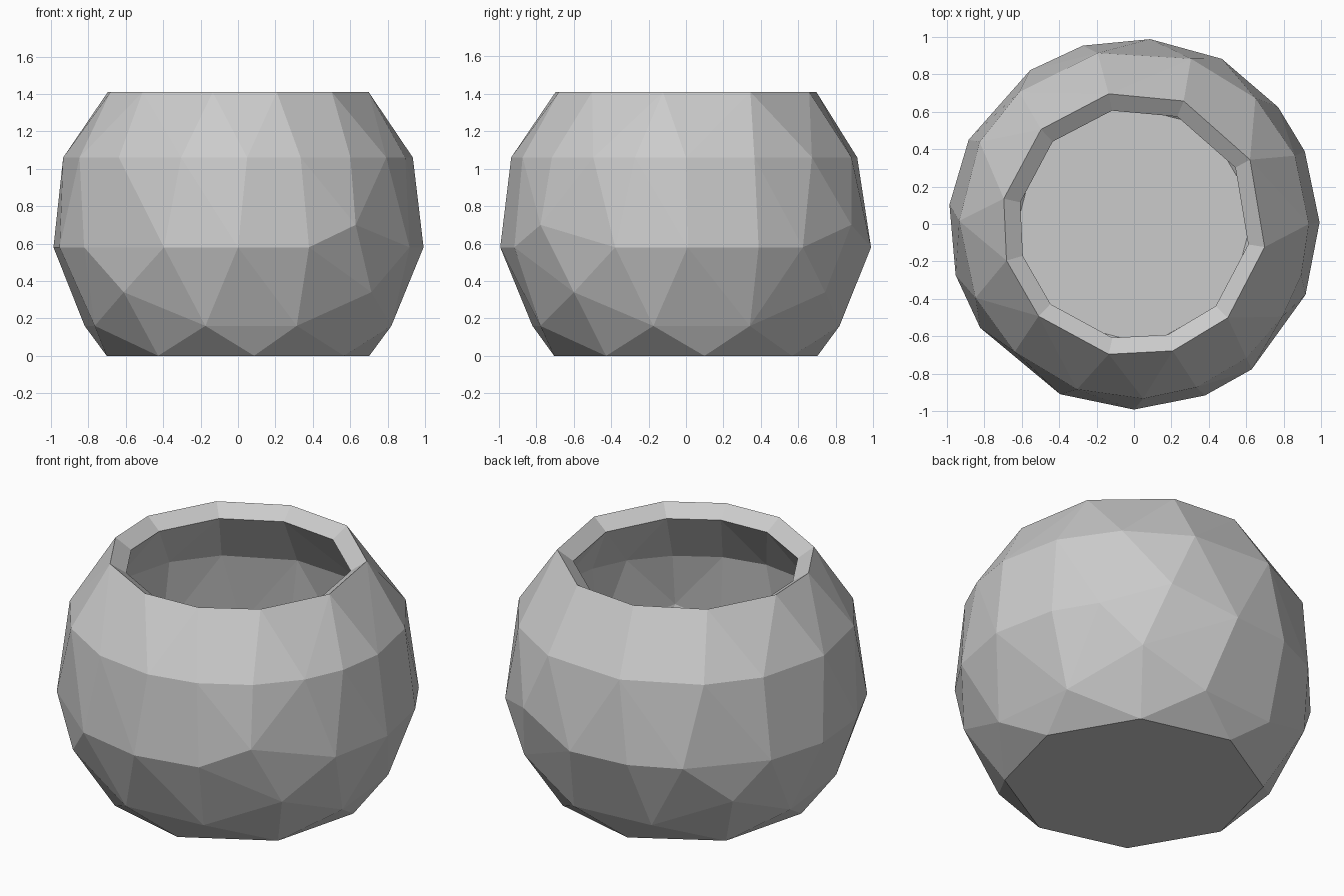
import bpy, bmesh
from math import sin, cos, radians, sqrt

if "Cube" in bpy.data.objects:
    bpy.data.objects.remove(bpy.data.objects["Cube"])

CENTRE = 0.705  # height of the ball's middle; all points lie on a unit sphere

# facet rings: (height, angles in degrees)
rings = [
    (0.0, [8, 53, 98, 143, 188, 233, 277, 323]),
    (0.16, [24, 78, 112, 168, 204, 258, 292, 348]),
    (0.34, [53, 141, 229, 320]),
    (0.58, [0.5, 23, 39, 85, 106, 124, 153, 174, 196, 214, 246.5, 270, 292.5, 337.6]),
    (0.70, [62, 309]),
    (1.06, [0, 23, 46, 71, 102, 131, 152, 179, 205, 227, 251, 273, 291, 310, 328, 343]),
    (1.41, [29, 68, 101, 134.5, 169, 196, 224, 259, 287, 315, 350]),
]

# faceted ball, flat at the bottom and open at the top
bm = bmesh.new()
for z, angles in rings:
    r = sqrt(1 - (z - CENTRE) ** 2)
    for a in angles:
        bm.verts.new((r * cos(radians(a)), r * sin(radians(a)), z))
bmesh.ops.convex_hull(bm, input=bm.verts[:])
lid = [f for f in bm.faces if all(v.co.z > 1.40 for v in f.verts)]
bmesh.ops.delete(bm, geom=lid, context='FACES')
bmesh.ops.dissolve_limit(bm, angle_limit=radians(1), verts=bm.verts[:], edges=bm.edges[:])

# make the outside face outward
bm.normal_update()
bmesh.ops.recalc_face_normals(bm, faces=bm.faces[:])
bm.normal_update()
base = min(bm.faces, key=lambda f: f.calc_center_median().z)
if base.normal.z > 0:
    bmesh.ops.reverse_faces(bm, faces=bm.faces[:])
mesh = bpy.data.meshes.new("bowl")
bm.to_mesh(mesh)
bm.free()
bowl = bpy.data.objects.new("bowl", mesh)
bpy.context.collection.objects.link(bowl)

# wall thickness, growing inward
wall = bowl.modifiers.new("wall", 'SOLIDIFY')
wall.thickness = 0.11
wall.offset = -1
